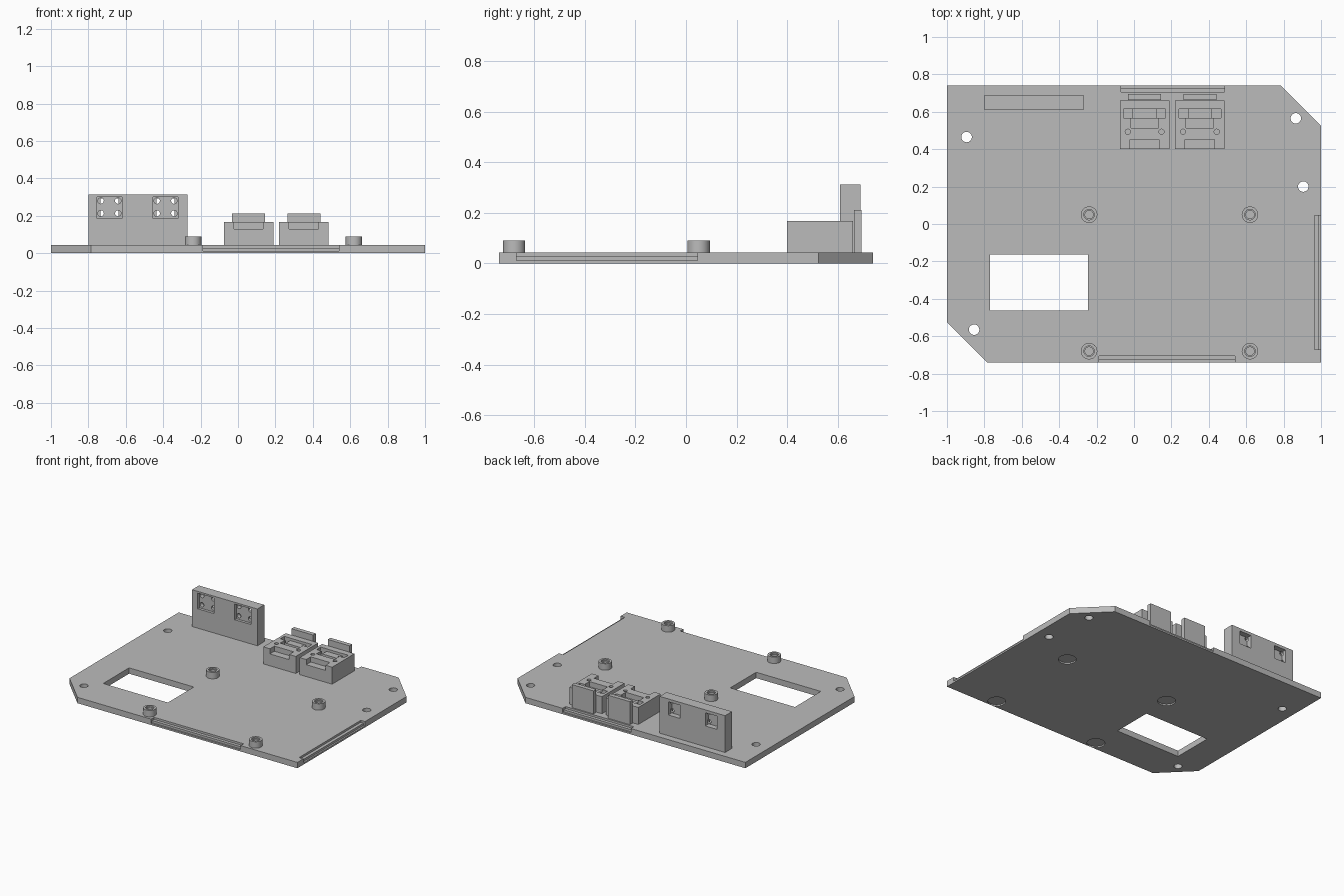
import bpy, bmesh, math

if "Cube" in bpy.data.objects:
    bpy.data.objects.remove(bpy.data.objects["Cube"])

grey = bpy.data.materials.new("plain_grey")
grey.diffuse_color = (0.5, 0.5, 0.5, 1)
grey.use_nodes = True
grey.node_tree.nodes["Principled BSDF"].inputs["Base Color"].default_value = grey.diffuse_color


def finish(name, bm):
    bmesh.ops.recalc_face_normals(bm, faces=bm.faces)
    me = bpy.data.meshes.new(name)
    bm.to_mesh(me)
    bm.free()
    me.materials.append(grey)
    ob = bpy.data.objects.new(name, me)
    bpy.context.collection.objects.link(ob)
    return ob


def prism(name, outline, z0, z1):
    bm = bmesh.new()
    face = bm.faces.new([bm.verts.new((x, y, z0)) for x, y in outline])
    ext = bmesh.ops.extrude_face_region(bm, geom=[face])
    top = [g for g in ext["geom"] if isinstance(g, bmesh.types.BMVert)]
    bmesh.ops.translate(bm, verts=top, vec=(0, 0, z1 - z0))
    return finish(name, bm)


def box(name, x0, x1, y0, y1, z0, z1):
    return prism(name, [(x0, y0), (x1, y0), (x1, y1), (x0, y1)], z0, z1)


def cyl(name, x, y, r, z0, z1, n=32):
    return prism(name, [(x + r * math.cos(math.tau * i / n), y + r * math.sin(math.tau * i / n))
                        for i in range(n)], z0, z1)


def cyl_y(name, x, z, r, y0, y1, n=24):
    ob = cyl(name, 0, 0, r, y0, y1, n)
    for v in ob.data.vertices:
        a, b, c = v.co
        v.co = (x + a, c, z + b)
    ob.data.flip_normals()
    return ob


def cut(target, cutters):
    # subtract every cutter, bake the result, then remove the helpers
    for c in cutters:
        c.hide_render = True
        m = target.modifiers.new("cut", "BOOLEAN")
        m.object, m.operation, m.solver = c, "DIFFERENCE", "EXACT"
    dg = bpy.context.evaluated_depsgraph_get()
    mesh = bpy.data.meshes.new_from_object(target.evaluated_get(dg))
    target.modifiers.clear()
    target.data = mesh
    for c in cutters:
        bpy.data.objects.remove(c)


def smooth(ob):
    bpy.ops.object.select_all(action="DESELECT")
    ob.select_set(True)
    bpy.context.view_layer.objects.active = ob
    bpy.ops.object.shade_smooth_by_angle(angle=math.radians(30))


T = 0.043
posts = [(x, y) for x in (-0.24, 0.62) for y in (0.05, -0.68)]

# base plate with clipped corners
plate = prism("base_plate", [(-1, 0.74), (-1, -0.525), (-0.785, -0.74), (1, -0.74),
                             (1, 0.525), (0.785, 0.74)], 0, T)
cutters = [box("window_cutter", -0.77, -0.245, -0.463, -0.163, -0.1, 0.2)]
# mounting holes
for x, y in [(-0.895, 0.465), (0.865, 0.565), (0.905, 0.2), (-0.855, -0.565)]:
    cutters.append(cyl("hole_cutter", x, y, 0.028, -0.1, 0.2))
# shallow round recesses underneath the standoffs
for x, y in posts:
    cutters.append(cyl("recess_cutter", x, y, 0.06, -0.1, 0.01))
# stepped rebates along three edges
for inset, out, z in ((0.035, 0.1, 0.028), (0.012, 0.1, 0.012)):
    cutters += [
        box("front_rebate", -0.187, 0.54, -0.74 - out, -0.74 + inset, z, 0.2),
        box("back_rebate", -0.07, 0.483, 0.74 - inset, 0.74 + out, z, 0.2),
        box("side_rebate", 1 - inset, 1 + out, -0.67, 0.045, z, 0.2)]
cut(plate, cutters)
smooth(plate)

# standoffs with blind screw holes
for x, y in posts:
    post = cyl("standoff", x, y, 0.044, T - 0.002, 0.09)
    cut(post, [cyl("screw_hole", x, y, 0.022, 0.05, 0.2),
               cyl("counterbore", x, y, 0.028, 0.08, 0.2)])
    smooth(post)

# upright sensor wall with two socket recesses and pin holes
wall = box("upright_wall", -0.8, -0.27, 0.61, 0.69, T - 0.002, 0.313)
cutters = []
for cx in (-0.6875, -0.3875):
    cutters.append(box("front_recess", cx - 0.067, cx + 0.067, 0.5, 0.63, 0.185, 0.3))
    cutters.append(box("back_pocket", cx - 0.048, cx + 0.048, 0.65, 0.8, 0.195, 0.292))
    for dx in (-0.046, 0.046):
        for z in (0.213, 0.28):
            cutters.append(cyl_y("pin_hole", cx + dx, z, 0.016, 0.55, 0.66))
cut(wall, cutters)

# two holder blocks, each with a thin plate behind
for cx in (0.057, 0.352):
    block = box("holder_block", cx - 0.132, cx + 0.132, 0.4, 0.66, T - 0.002, 0.168)
    cutters = [box("front_notch", cx - 0.078, cx + 0.078, 0.3, 0.452, 0.13, 0.3),
               box("wide_pocket", cx - 0.074, cx + 0.074, 0.512, 0.565, 0.13, 0.3),
               box("narrow_pocket", cx - 0.066, cx + 0.066, 0.56, 0.615, 0.15, 0.3)]
    for s in (-1, 1):
        cutters.append(cyl("peg_hole", cx + s * 0.09, 0.493, 0.014, 0.1, 0.3, 20))
        cutters.append(box("square_hole", cx + s * 0.088 - 0.024, cx + s * 0.088 + 0.024,
                           0.568, 0.616, 0.08, 0.3))
    cut(block, cutters)
    box("back_tab", cx - 0.088, cx + 0.088, 0.664, 0.695, T - 0.002, 0.212)
